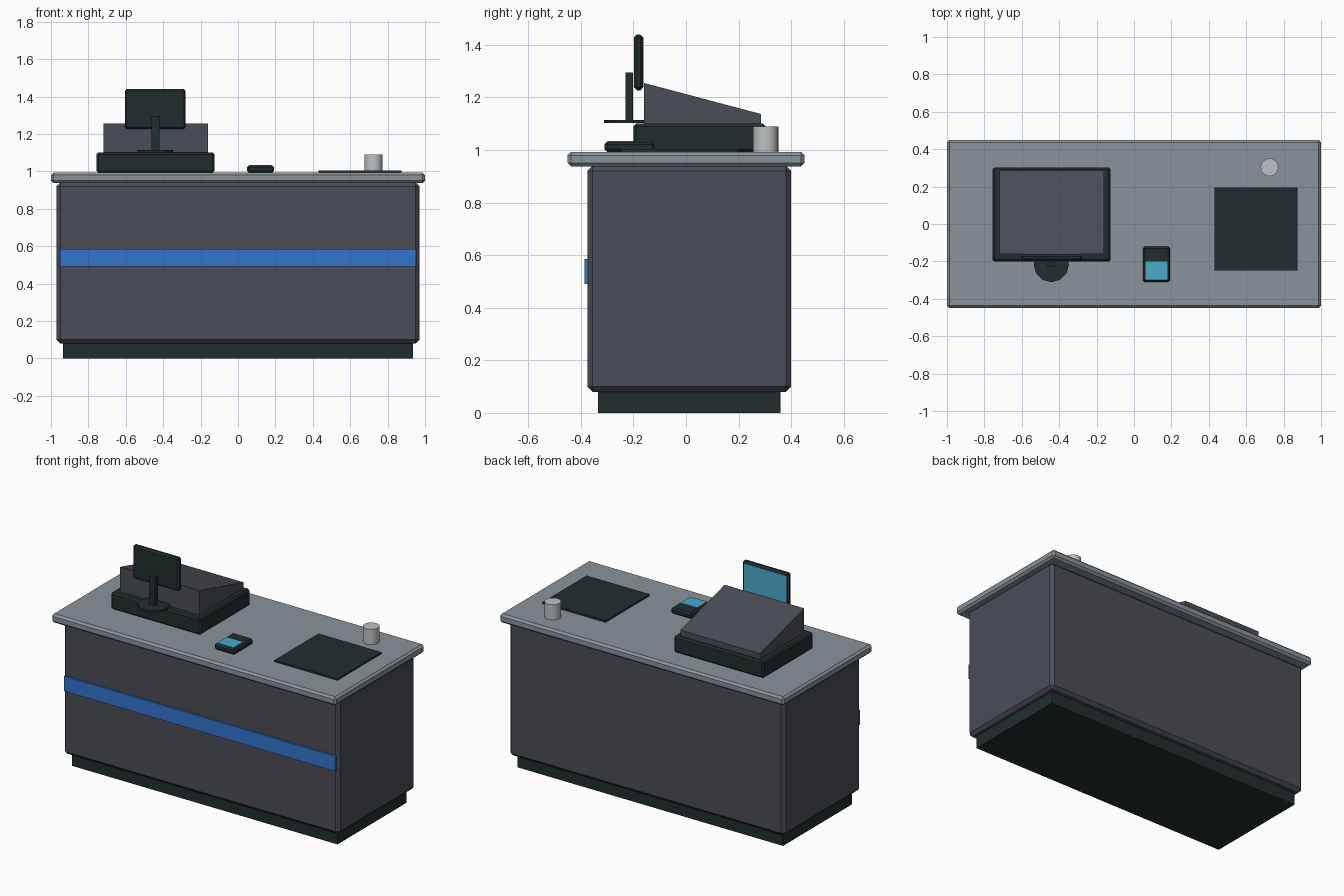
import bpy
import bmesh

cube = bpy.data.objects.get("Cube")
if cube:
    bpy.data.objects.remove(cube, do_unlink=True)


def material(name, r, g, b):
    mat = bpy.data.materials.new(name)
    mat.use_nodes = True
    mat.diffuse_color = (r, g, b, 1)
    shader = next(n for n in mat.node_tree.nodes if n.type == 'BSDF_PRINCIPLED')
    shader.inputs["Base Color"].default_value = (r, g, b, 1)
    return mat


slate = material("slate panel", 0.07, 0.075, 0.094)
grey = material("worktop grey", 0.255, 0.295, 0.33)
dark = material("dark plastic", 0.016, 0.027, 0.027)
blue = material("stripe blue", 0.034, 0.175, 0.62)
cyan = material("screen cyan", 0.07, 0.40, 0.61)
pale = material("pale metal", 0.52, 0.53, 0.54)


def finish(name, bm, mat, chamfer=0):
    if chamfer:
        bmesh.ops.bevel(bm, geom=bm.edges[:], offset=chamfer, segments=1,
                        affect='EDGES', profile=0.5)
    bmesh.ops.recalc_face_normals(bm, faces=bm.faces[:])
    mesh = bpy.data.meshes.new(name)
    bm.to_mesh(mesh)
    bm.free()
    mesh.materials.append(mat)
    obj = bpy.data.objects.new(name, mesh)
    bpy.context.collection.objects.link(obj)
    return obj


def box(name, mat, xs, ys, zs, chamfer=0):
    """Box given by its extents along each axis."""
    bm = bmesh.new()
    bmesh.ops.create_cube(bm, size=1)
    for v in bm.verts:
        for axis, (lo, hi) in enumerate((xs, ys, zs)):
            v.co[axis] = lo if v.co[axis] < 0 else hi
    return finish(name, bm, mat, chamfer)


def cylinder(name, mat, x, y, radius, zs, sides, smooth=False):
    bm = bmesh.new()
    bmesh.ops.create_cone(bm, cap_ends=True, segments=sides, radius1=radius,
                          radius2=radius, depth=zs[1] - zs[0])
    bmesh.ops.translate(bm, verts=bm.verts[:], vec=(x, y, sum(zs) / 2))
    for f in bm.faces:
        f.smooth = smooth and len(f.verts) == 4
    return finish(name, bm, mat)


# Counter
box("plinth", dark, (-0.935, 0.935), (-0.335, 0.36), (0, 0.08))
box("counter_body", slate, (-0.97, 0.97), (-0.375, 0.4), (0.08, 0.94), 0.02)
box("front_stripe", blue, (-0.953, 0.953), (-0.387, -0.37), (0.49, 0.585))
box("worktop", grey, (-1, 1), (-0.45, 0.45), (0.937, 0.993), 0.013)

# Cash register with a sloping housing
box("register_base", dark, (-0.757, -0.125), (-0.2, 0.303), (0.993, 1.1), 0.01)
housing = box("register_housing", slate, (-0.72, -0.16), (-0.16, 0.285), (1.09, 1.255))
for v in housing.data.vertices:
    if v.co.y > 0 and v.co.z > 1.2:
        v.co.z = 1.137

# Register display on its stand
cylinder("display_foot", dark, -0.442, -0.217, 0.094, (1.102, 1.115), 12)
box("display_post", dark, (-0.463, -0.421), (-0.231, -0.202), (1.11, 1.295))
box("display_case", dark, (-0.605, -0.28), (-0.197, -0.164), (1.227, 1.44), 0.01)
box("display_screen", cyan, (-0.593, -0.292), (-0.166, -0.161), (1.24, 1.427))

# Card terminal
box("card_terminal", dark, (0.048, 0.193), (-0.31, -0.12), (0.993, 1.031), 0.01)
box("card_terminal_screen", cyan, (0.061, 0.178), (-0.299, -0.2), (1.028, 1.035))

# Counter mat and cup
box("counter_mat", dark, (0.43, 0.873), (-0.248, 0.195), (0.992, 1.004))
cylinder("cup", pale, 0.725, 0.303, 0.048, (0.992, 1.09), 16, True)
